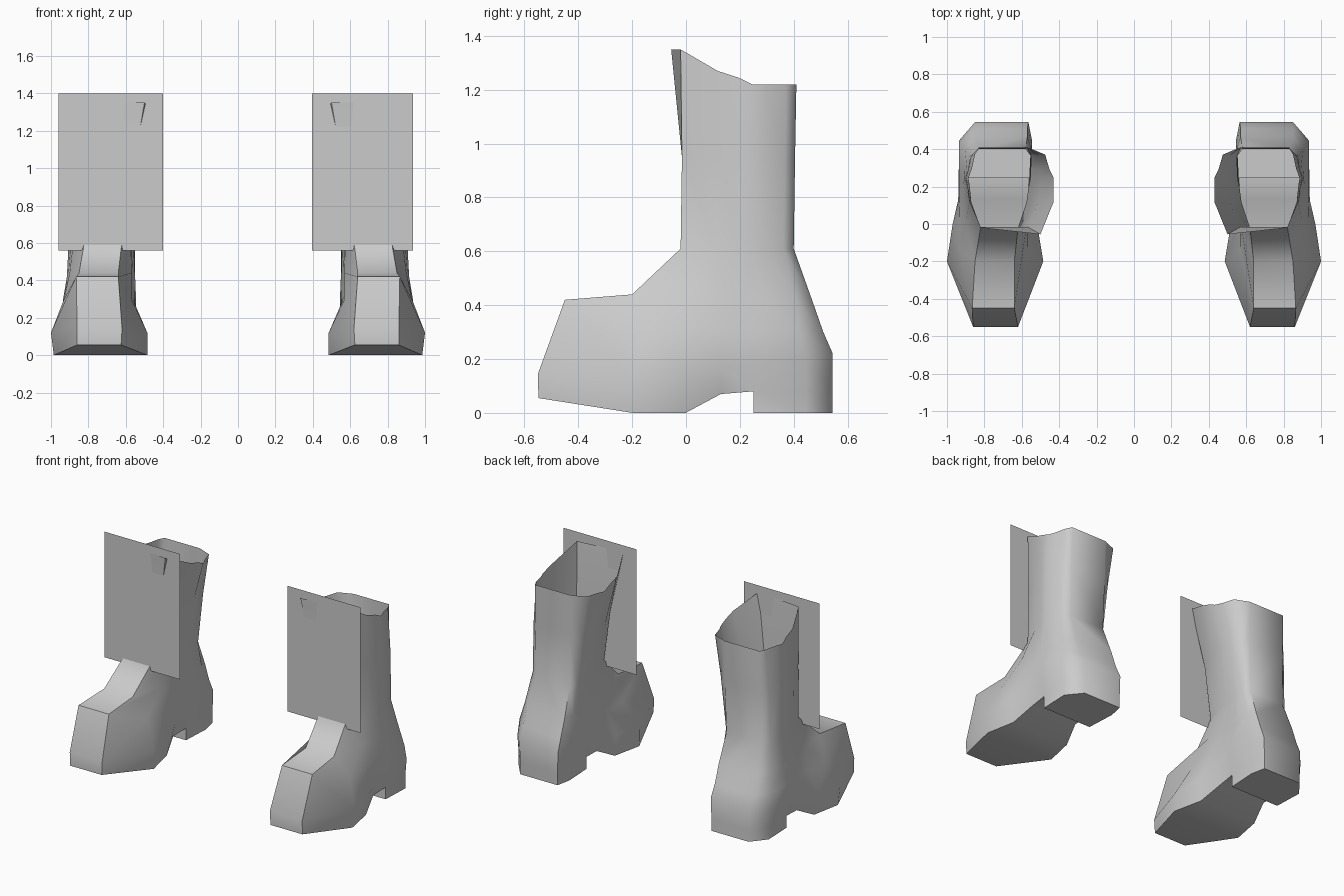
import bpy, bmesh, math

cube = bpy.data.objects.get("Cube")
if cube:
    bpy.data.objects.remove(cube, do_unlink=True)

# Single grey material
grey = bpy.data.materials.new("plain grey")
grey.use_nodes = True
grey.diffuse_color = (0.6, 0.6, 0.6, 1)
grey.node_tree.nodes["Principled BSDF"].inputs["Base Color"].default_value = (0.6, 0.6, 0.6, 1)

# Seven stations from toe to heel, as fractions of each ring's length
STATIONS = (0, 0.32, 0.50, 0.62, 0.73, 0.91, 1)

# Rings from the shaft rim to the sole: front y, back y, then heights,
# inner x and outer x at toe, ball, waist, heel and back
RINGS = [
    (-0.02, 0.41, (1.35, 1.27, 1.22, 1.22, 1.22), (.50, .43, .43, .475, .57), (.82, .87, .885, .85, .83)),
    (-0.015, 0.405, (.95,) * 5, (.57, .51, .50, .515, .57), (.82, .88, .90, .87, .83)),
    (-0.02, 0.40, (.61,) * 5, (.62, .575, .555, .55, .58), (.82, .88, .905, .88, .83)),
    (-0.20, 0.468, (.44, .44, .42, .42, .42), (.64, .57, .56, .55, .57), (.85, .90, .915, .905, .85)),
    (-0.45, 0.51, (.42, .30, .30, .30, .30), (.64, .57, .555, .545, .57), (.865, .93, .935, .935, .85)),
    (-0.55, 0.545, (.145, .12, .17, .20, .22), (.62, .485, .55, .545, .565), (.86, 1.0, .94, .935, .85)),
    (-0.548, 0.545, (.055, 0, 0, .07, .08, .08, .08), (.625, .485, .57, .55, .57), (.86, .985, .91, .925, .845)),
]


def spread(k):
    """Expand five key values to the seven stations."""
    if len(k) == 7:
        return k
    return (k[0], k[1], (k[1] + k[2]) / 2, k[2], (k[2] + k[3]) / 2, k[3], k[4])


def finish(name, bm):
    mesh = bpy.data.meshes.new(name)
    bm.to_mesh(mesh)
    bm.free()
    mesh.materials.append(grey)
    ob = bpy.data.objects.new(name, mesh)
    bpy.context.collection.objects.link(ob)
    return ob


def build_boot(name, side):
    bm = bmesh.new()
    loops = []
    for yf, yb, z, inner, outer in RINGS:
        ys = [yf + (yb - yf) * s for s in STATIONS]
        zs = spread(z)
        ins = [bm.verts.new((side * x, y, h)) for x, y, h in zip(spread(inner), ys, zs)]
        outs = [bm.verts.new((side * x, y, h)) for x, y, h in zip(spread(outer), ys, zs)]
        loops.append((ins, outs))
    # Pointed inner corner of the rim leans forward
    loops[0][0][0].co.y = -0.055

    # Shaft and upper walls
    paths = [outs + ins[::-1] for ins, outs in loops]
    n = len(paths[0])
    for a, b in zip(paths, paths[1:]):
        for i in range(n):
            j = (i + 1) % n
            bm.faces.new((a[i], a[j], b[j], b[i]))

    # Sole from toe to arch
    ins, outs = loops[-1]
    for i in range(4):
        bm.faces.new((ins[i], outs[i], outs[i + 1], ins[i + 1]))

    # Heel block with an open top
    top = outs[4:] + ins[:3:-1]
    low = [bm.verts.new((v.co.x, v.co.y, 0)) for v in top]
    for i in range(len(top)):
        j = (i + 1) % len(top)
        bm.faces.new((top[i], top[j], low[j], low[i]))
    bm.faces.new(low)

    bmesh.ops.recalc_face_normals(bm, faces=bm.faces)
    ob = finish(name, bm)
    bpy.ops.object.select_all(action='DESELECT')
    ob.select_set(True)
    bpy.context.view_layer.objects.active = ob
    bpy.ops.object.shade_smooth_by_angle(angle=math.radians(55))


def build_panel(name, x0, x1):
    bm = bmesh.new()
    y = -0.042
    bm.faces.new([bm.verts.new(c) for c in
                  ((x0, y, .56), (x1, y, .56), (x1, y, 1.4), (x0, y, 1.4))])
    finish(name, bm)


build_boot("left_boot", 1)
build_boot("right_boot", -1)

# Flat upright panels in front of the shafts
build_panel("left_front_panel", 0.395, 0.935)
build_panel("right_front_panel", -0.96, -0.40)
